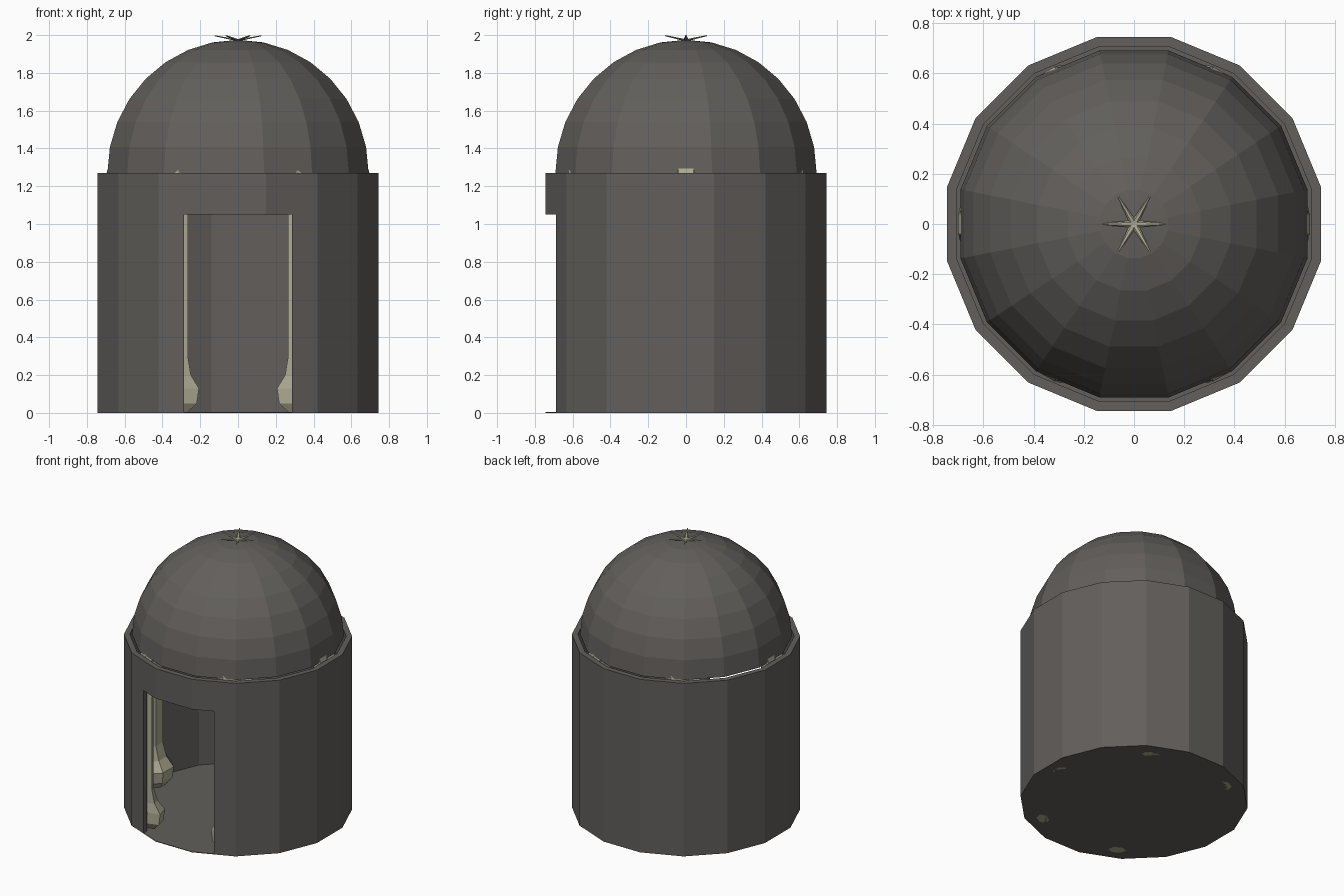
import bpy, bmesh, math
from mathutils import Vector

if "Cube" in bpy.data.objects:
    bpy.data.objects.remove(bpy.data.objects["Cube"])

SIDES = 16
APO = 1 / math.cos(math.pi / SIDES)      # apothem -> corner radius


def material(name, rgb):
    m = bpy.data.materials.new(name)
    m.diffuse_color = (*rgb, 1)
    m.use_nodes = True
    m.node_tree.nodes["Principled BSDF"].inputs["Base Color"].default_value = m.diffuse_color
    return m


STONE = material("dark_grey_stone", (0.122, 0.114, 0.106))
BONE = material("pale_bone", (0.43, 0.415, 0.30))


def finish(name, bm, mat):
    bmesh.ops.remove_doubles(bm, verts=bm.verts, dist=0.0002)
    bmesh.ops.recalc_face_normals(bm, faces=bm.faces)
    me = bpy.data.meshes.new(name)
    bm.to_mesh(me)
    bm.free()
    me.materials.append(mat)
    ob = bpy.data.objects.new(name, me)
    bpy.context.collection.objects.link(ob)
    return ob


def lathe(name, profile, mat, closed=False):
    """Sweep (radius, z) points round z with a flat facing each axis."""
    bm = bmesh.new()
    rings = []
    for r, z in profile:
        ring = []
        for i in range(SIDES):
            a = 2 * math.pi * (i + 0.5) / SIDES
            ring.append(bm.verts.new((r * math.cos(a), r * math.sin(a), z)))
        rings.append(ring)
    pairs = list(zip(rings, rings[1:]))
    if closed:
        pairs.append((rings[-1], rings[0]))
    for lo, hi in pairs:
        for i in range(SIDES):
            j = (i + 1) % SIDES
            bm.faces.new((lo[i], lo[j], hi[j], hi[i]))
    bmesh.ops.dissolve_degenerate(bm, dist=0.0002, edges=bm.edges)
    return finish(name, bm, mat)


# Round wall with a thin open rim
RO, RI = 0.745 * APO, 0.706 * APO
wall = lathe("wall", [(RO, 0.004), (RO, 1.27), (RI, 1.27), (RI, 0.004)], STONE, closed=True)

# Doorway cut through the front of the wall
bm = bmesh.new()
bmesh.ops.create_cube(bm, size=1)
for v in bm.verts:
    v.co = Vector((v.co.x * 0.57, -0.65 + v.co.y * 0.5, 0.475 + v.co.z * 1.15))
cutter = finish("door_cutter", bm, STONE)
cutter.hide_render = True
mod = wall.modifiers.new("doorway", "BOOLEAN")
mod.operation = "DIFFERENCE"
mod.solver = "EXACT"
mod.object = cutter
bpy.context.view_layer.objects.active = wall
bpy.ops.object.modifier_apply(modifier=mod.name)
bpy.data.objects.remove(cutter)

# Floor plate
lathe("floor", [(0, 0), (RO, 0), (RO, 0.004), (0, 0.004)], STONE)

# Hemispherical dome set just inside the rim
R = 0.705
lathe("dome", [(R * math.cos(k * math.pi / 16), 1.27 + R * math.sin(k * math.pi / 16))
               for k in range(9)], STONE)

# Bone rib: r, z, half width, half thickness, lean of the section
path = [(0.645, 0.0, 0.06, 0.04, 0), (0.635, 0.05, 0.115, 0.07, 0),
        (0.63, 0.13, 0.125, 0.075, 0), (0.655, 0.20, 0.09, 0.05, 0),
        (0.67, 0.30, 0.08, 0.036, 0), (0.67, 1.25, 0.08, 0.036, 0)]
for k in range(1, 8):
    a = k * math.pi / 16
    t = k / 8
    rad = 0.645 + 0.03 * t
    path.append((rad * math.cos(a), 1.27 + rad * math.sin(a),
                 0.08 - 0.066 * t, 0.03 - 0.022 * t, a))
# the thin tips cross at the apex and poke out of the roof
path += [(0.0, 1.972, 0.014, 0.006, math.pi / 2), (-0.125, 1.997, 0.004, 0.003, math.pi / 2)]


def rib(name, angle):
    out = Vector((math.cos(angle), math.sin(angle), 0))
    side = Vector((-math.sin(angle), math.cos(angle), 0))
    up = Vector((0, 0, 1))
    bm = bmesh.new()
    rings = []
    for r, z, w, t, lean in path:
        n = out * math.cos(lean) + up * math.sin(lean)
        c = out * r + up * z
        rings.append([bm.verts.new(c + side * w * math.cos(k * math.pi / 3)
                                   + n * t * math.sin(k * math.pi / 3)) for k in range(6)])
    for lo, hi in zip(rings, rings[1:]):
        for i in range(6):
            j = (i + 1) % 6
            bm.faces.new((lo[i], lo[j], hi[j], hi[i]))
    bm.faces.new(rings[0])
    bm.faces.new(rings[-1])
    finish(name, bm, BONE)


for i in range(6):
    rib(f"bone_rib_{i + 1}", i * math.pi / 3)
